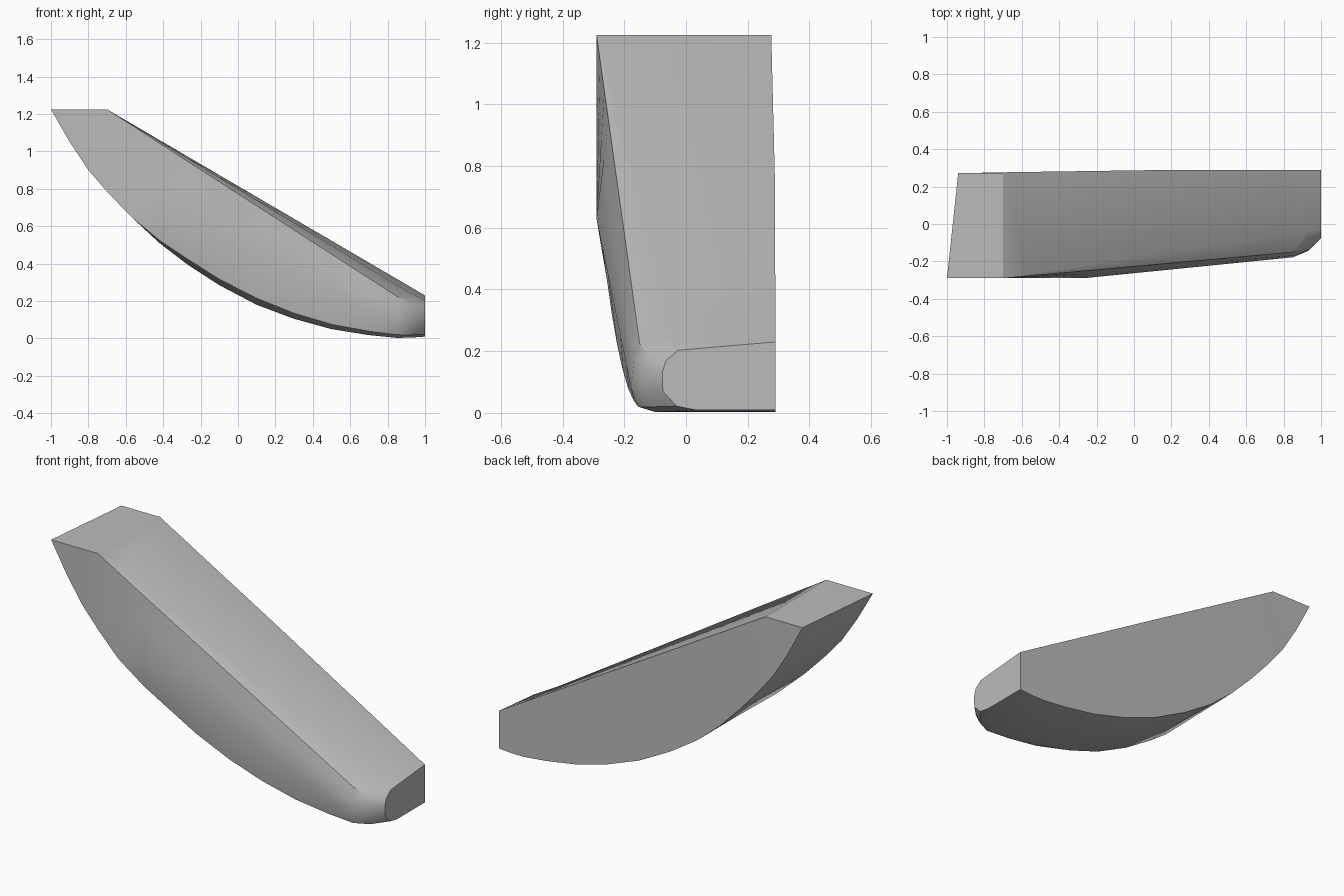
import bpy
import bmesh
import math

cube = bpy.data.objects.get("Cube")
if cube:
    bpy.data.objects.remove(cube)


def mat(name, value):
    m = bpy.data.materials.new(name)
    m.use_nodes = True
    m.diffuse_color = (value, value, value, 1)
    m.node_tree.nodes["Principled BSDF"].inputs["Base Color"].default_value = m.diffuse_color
    return m


def at(rail, x):
    """Piecewise linear value of a rail of (x, value) pairs."""
    for (a, va), (b, vb) in zip(rail, rail[1:]):
        if x <= b:
            return va + (vb - va) * max(0, x - a) / (b - a)
    return rail[-1][1]


# Curved keel profile, also giving the loft stations
keel = [(-1, 1.225), (-.9, 1.05), (-.8, .9), (-.7, .785), (-.57, .65), (-.42, .51),
        (-.27, .395), (-.1, .285), (.1, .18), (.3, .105), (.5, .05), (.7, .018),
        (.85, .003), (.93, .005), (1, .01)]
shoulder, nose_start, top_x, chine_x = -.27, .85, -.7, -.57

# Rails running lengthwise: width (y) and height (z)
bottom_y = [(chine_x, -.29), (shoulder, -.2), (nose_start, -.1), (.93, -.05), (1, .03)]
chine_y = [(chine_x, -.29), (shoulder, -.255), (nose_start, -.155), (.93, -.115), (1, -.03)]
chine_up = [(chine_x, 0), (shoulder, .03), (.1, .035), (nose_start, .017), (1, .012)]
side_y = [(shoulder, -.29), (nose_start, -.178), (.93, -.145), (1, -.075)]
side_z = [(chine_x, .65), (shoulder, .63), (nose_start, .08), (1, .07)]
brow_y = [(top_x, -.29), (nose_start, -.15), (.93, -.125), (1, -.065)]
brow_z = [(top_x, 1.225), (nose_start, .225), (.93, .19), (1, .17)]
ridge_y = [(top_x, -.29), (1, -.025)]
ridge_z = [(top_x, 1.225), (nose_start, .285), (1, .203)]
back_y = [(-1, .272), (.1, .288), (1, .29)]
back_z = [(top_x, 1.225), (1, .23)]
mid_y = [(0, 0), (nose_start, .008), (1, .008)]

bm = bmesh.new()
rings = []
for x, z in keel:
    upper = max(x, top_x)
    lean = .06 * max(0, (shoulder - x) / (shoulder + 1))
    flat = x <= chine_x
    side = (x, at(side_y, x), z if flat else at(side_z, x))
    brow = (upper, at(brow_y, upper), at(brow_z, upper))
    # Softly bulged point between side and brow
    mid = [a + (b - a) * .6 for a, b in zip(side, brow)]
    mid[1] -= at(mid_y, x)
    ring = [(x + lean, at(back_y, x), z), (x, at(bottom_y, x), z),
            (x, at(chine_y, x), z + at(chine_up, x)), side, mid, brow,
            (upper, at(ridge_y, upper), at(ridge_z, upper)),
            (upper, at(back_y, x), at(back_z, upper))]
    rings.append([bm.verts.new(p) for p in ring])

# Skin between the stations, plus the two end caps
for a, b in zip(rings, rings[1:]):
    for i in range(len(a)):
        j = (i + 1) % len(a)
        bm.faces.new((a[i], a[j], b[j], b[i]))
bm.faces.new(rings[0][::-1])
bm.faces.new(rings[-1])
bmesh.ops.remove_doubles(bm, verts=bm.verts, dist=.0005)
bmesh.ops.dissolve_degenerate(bm, edges=bm.edges, dist=.0005)
bmesh.ops.recalc_face_normals(bm, faces=bm.faces)

mesh = bpy.data.meshes.new("curved_shell")
bm.to_mesh(mesh)
bm.free()
shell = bpy.data.objects.new("curved_shell", mesh)
bpy.context.collection.objects.link(shell)
mesh.materials.append(mat("plain_grey", .5))
bpy.context.view_layer.objects.active = shell
shell.select_set(True)
bpy.ops.object.shade_smooth_by_angle(angle=math.radians(35))
